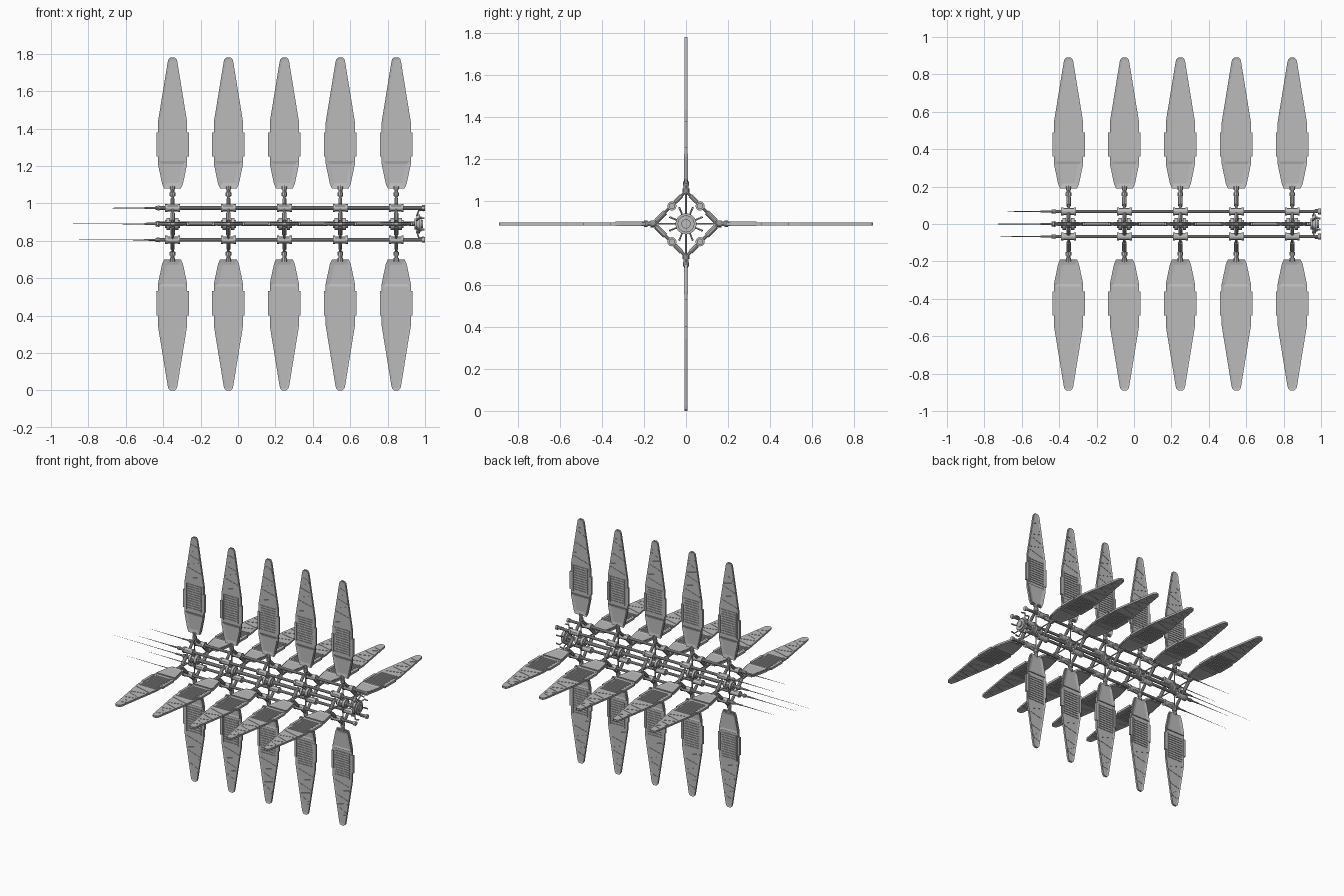
import bpy, bmesh, math
from mathutils import Vector, Matrix

cube = bpy.data.objects.get("Cube")
if cube:
    bpy.data.objects.remove(cube)

mat = bpy.data.materials.new("satellite grey")
mat.use_nodes = True
GREY = (0.5, 0.5, 0.5, 1)
mat.diffuse_color = GREY
mat.node_tree.nodes["Principled BSDF"].inputs["Base Color"].default_value = GREY

AXIS = 0.89
STATIONS = [-0.35 + 0.299 * i for i in range(5)]
ROD_Y, ROD_Z = 0.067, 0.085
CORNERS = [(sy, sz) for sy in (-1, 1) for sz in (-1, 1)]


def bar(bm, p, q, r1, r2=None, segs=10):
    """Round bar between two points, optionally tapered."""
    p, q = Vector(p), Vector(q)
    d = q - p
    m = Matrix.Translation((p + q) / 2) @ d.to_track_quat('Z', 'Y').to_matrix().to_4x4()
    bmesh.ops.create_cone(bm, cap_ends=True, segments=segs, radius1=r1,
                          radius2=r1 if r2 is None else r2, depth=d.length, matrix=m)


def box(bm, centre, size, angle=0):
    """Box turned about the blade's thickness axis."""
    m = Matrix.Translation(centre) @ Matrix.Rotation(angle, 4, 'Y') @ Matrix.Diagonal((*size, 1))
    bmesh.ops.create_cube(bm, size=1, matrix=m)


def plate(bm, half_outline, half, rim, depth):
    """Mirrored outline in XZ, given thickness, with a recess inside its rim."""
    pts = half_outline + [(-x, z) for x, z in reversed(half_outline)]
    front = bm.faces.new([bm.verts.new((x, -half, z)) for x, z in pts])
    back = bm.faces.new([bm.verts.new((x, half, z)) for x, z in reversed(pts)])
    fv, bv = list(front.verts), list(reversed(back.verts))
    for i in range(len(pts)):
        j = (i + 1) % len(pts)
        bm.faces.new((fv[j], fv[i], bv[i], bv[j]))
    bmesh.ops.recalc_face_normals(bm, faces=list({f for v in fv + bv for f in v.link_faces}))
    bmesh.ops.inset_individual(bm, faces=[front, back], thickness=rim, depth=-depth)


def mesh_from(bm, name):
    me = bpy.data.meshes.new(name)
    bm.to_mesh(me)
    bm.free()
    me.materials.append(mat)
    return me


def place(me, name, x=0, turn=0):
    ob = bpy.data.objects.new(name, me)
    bpy.context.collection.objects.link(ob)
    ob.location = (x, 0, AXIS)
    ob.rotation_euler.x = turn
    return ob


smooth = []

# Blade: rimmed panel with root pad, louvres, side rails and lattice
bm = bmesh.new()
plate(bm, [(0.045, 0.19), (0.056, 0.215), (0.078, 0.32), (0.078, 0.545),
           (0.026, 0.865), (0.022, 0.88), (0.012, 0.89)], 0.0065, 0.012, 0.003)
plate(bm, [(0.04, 0.2), (0.05, 0.215), (0.072, 0.315), (0.072, 0.335)], 0.0105, 0.02, 0.004)
for i in range(11):
    box(bm, (0, 0, 0.362 + 0.0172 * i), (0.116, 0.015, 0.011))
for s in (-1, 1):
    box(bm, (s * 0.078, 0, 0.425), (0.018, 0.015, 0.13))
    box(bm, (s * 0.063, 0, 0.445), (0.006, 0.012, 0.19))
levels = [0.56, 0.62, 0.665, 0.72, 0.755, 0.81, 0.835]
for i, (a, b) in enumerate(zip(levels, levels[1:])):
    s = 1 if i % 2 else -1
    wa, wb = [0.07 - (z - 0.545) * 0.165 for z in (a, b)]
    rise = (b - a) * 0.6
    width = wa + wb
    box(bm, (0, 0, (a + b) / 2), (math.hypot(width, rise), 0.011, 0.009), s * math.atan2(rise, width))
blade = mesh_from(bm, "blade")

# Stem: tapered neck and collars joining a blade to its frame
bm = bmesh.new()
bar(bm, (0, 0, 0.03), (0, 0, 0.155), 0.004, segs=8)
bar(bm, (0, 0, 0.145), (0, 0, 0.205), 0.011)
bar(bm, (0, 0, 0.15), (0, 0, 0.168), 0.016)
bar(bm, (0, 0, 0.183), (0, 0, 0.2), 0.015)
stem = mesh_from(bm, "stem")

# Frame: four-sided ring of pipes with sleeves, gripping the rods
bm = bmesh.new()
for sy, sz in CORNERS:
    a, b = Vector((0, sy * 0.155, 0)), Vector((0, 0, sz * 0.155))
    bar(bm, a, b, 0.007)
    bar(bm, a.lerp(b, 0.08), a.lerp(b, 0.36), 0.0125)
    bar(bm, a.lerp(b, 0.66), a.lerp(b, 0.86), 0.0105)
    for x, half, r in ((0, 0.036, 0.019), (-0.034, 0.006, 0.022), (0.034, 0.006, 0.022)):
        y, z = sy * ROD_Y, sz * ROD_Z
        bar(bm, (x - half, y, z), (x + half, y, z), r, segs=12)
# Central hub drum with collars and side blocks
for x, half, r in ((0, 0.04, 0.022), (-0.022, 0.009, 0.032), (0.022, 0.009, 0.032)):
    bar(bm, (x - half, 0, 0), (x + half, 0, 0), r, segs=16)
for k in range(4):
    a = k * math.pi / 2
    bar(bm, (0, 0.02 * math.cos(a), 0.02 * math.sin(a)),
        (0, 0.045 * math.cos(a), 0.045 * math.sin(a)), 0.011)
frame = mesh_from(bm, "station_frame")

for i, x in enumerate(STATIONS, 1):
    smooth.append(place(frame, f"station_frame_{i}", x))
    for k, side in enumerate(("top", "front", "bottom", "back")):
        place(blade, f"{side}_blade_{i}", x, k * math.pi / 2)
        smooth.append(place(stem, f"{side}_stem_{i}", x, k * math.pi / 2))


def rod(name, y, z, r, end, tip):
    """Long rod stepping down to a fine needle."""
    bm = bmesh.new()
    steps = [(end, -0.43, r, r), (-0.42, -0.44, r * 1.4, r * 1.1), (-0.43, -0.5, r * 0.6, r * 0.5),
             (-0.5, -0.62, 0.003, 0.0018), (-0.62, tip, 0.0018, 0.0004)]
    for x1, x2, r1, r2 in steps:
        bar(bm, (x1, y, z), (x2, y, z), r1, r2)
    smooth.append(place(mesh_from(bm, name), name))


rod("central_rod", 0, 0, 0.012, 0.97, -1.0)
for sy, sz in CORNERS:
    name = f"{'upper' if sz > 0 else 'lower'}_{'back' if sy > 0 else 'front'}_rod"
    rod(name, sy * ROD_Y, sz * ROD_Z, 0.0095, 1.0, -0.85 if sy * sz > 0 and sy < 0 else -0.76)

# Docking head: stacked drum with a ring of bent claws
bm = bmesh.new()
for x1, x2, r in ((0.945, 0.955, 0.03), (0.955, 0.972, 0.05), (0.972, 0.982, 0.04), (0.982, 0.99, 0.022)):
    bar(bm, (x1, 0, 0), (x2, 0, 0), r, segs=24)
for k in range(8):
    a = (k + 0.5) * math.pi / 4
    c, s = math.cos(a), math.sin(a)
    points = [(x, r * c, r * s) for x, r in ((0.955, 0.045), (0.968, 0.082), (0.996, 0.078))]
    bar(bm, points[0], points[1], 0.004, segs=8)
    bar(bm, points[1], points[2], 0.005, segs=8)
head = mesh_from(bm, "docking_head")
smooth.append(place(head, "docking_head"))

# Rod end caps
bm = bmesh.new()
for sy, sz in CORNERS:
    y, z = sy * ROD_Y, sz * ROD_Z
    bar(bm, (0.985, y, z), (1.0, y, z), 0.015, segs=12)
smooth.append(place(mesh_from(bm, "rod_end_caps"), "rod_end_caps"))

# Smooth the round parts, keeping hard edges
bpy.ops.object.select_all(action='DESELECT')
for ob in smooth:
    ob.select_set(True)
bpy.context.view_layer.objects.active = smooth[0]
bpy.ops.object.shade_smooth_by_angle()
